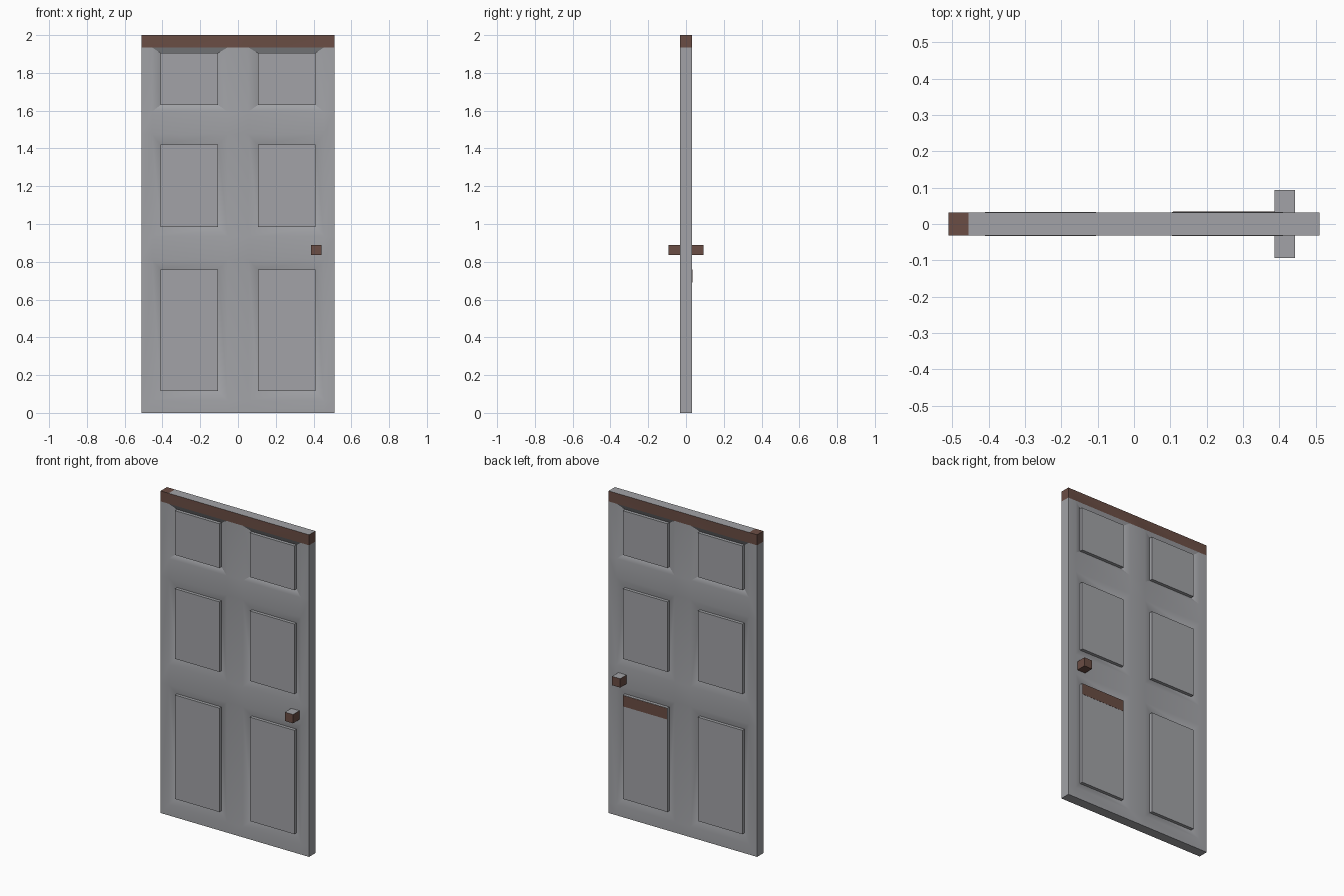
import bpy, bmesh, math

if "Cube" in bpy.data.objects:
    bpy.data.objects.remove(bpy.data.objects["Cube"])

def material(name, rgb):
    m = bpy.data.materials.new(name)
    m.diffuse_color = (*rgb, 1)
    m.use_nodes = True
    m.node_tree.nodes["Principled BSDF"].inputs["Base Color"].default_value = m.diffuse_color
    return m

GREY = material("grey paint", (0.36, 0.365, 0.385))
BROWN = material("brown wood", (0.145, 0.075, 0.058))

T = 0.031                                   # half thickness of the slab
XS = [-0.51, -0.455, -0.055, 0.055, 0.455, 0.51]
ZS = [0, 0.065, 0.81, 0.935, 1.475, 1.595, 1.935, 2.0]
FIELD_Z = {1: (0.115, 0.76), 3: (0.985, 1.42), 5: (1.63, 1.905)}
FIELD_X = {1: (-0.41, -0.105), 3: (0.105, 0.41)}
GROOVE, PROUD = 0.018, 0.002


def finish(bm, name, smooth=False):
    bmesh.ops.remove_doubles(bm, verts=bm.verts, dist=0.0001)
    bmesh.ops.recalc_face_normals(bm, faces=bm.faces)
    me = bpy.data.meshes.new(name)
    bm.to_mesh(me)
    bm.free()
    me.materials.append(GREY)
    me.materials.append(BROWN)
    ob = bpy.data.objects.new(name, me)
    bpy.context.collection.objects.link(ob)
    if smooth:
        bpy.ops.object.select_all(action='DESELECT')
        ob.select_set(True)
        bpy.context.view_layer.objects.active = ob
        bpy.ops.object.shade_smooth_by_angle(angle=math.radians(30))
    return ob


def quad(bm, pts, mat=0):
    f = bm.faces.new([bm.verts.new(p) for p in pts])
    f.material_index = mat


def rect(x0, x1, z0, z1, y):
    return [(x0, y, z0), (x1, y, z0), (x1, y, z1), (x0, y, z1)]


def ring(bm, a, b):
    for i in range(4):
        j = (i + 1) % 4
        quad(bm, [a[i], a[j], b[j], b[i]])


# Door slab: frame, sloped grooves and raised fields on both sides
bm = bmesh.new()
for s in (-1, 1):
    for i in range(len(XS) - 1):
        for k in range(len(ZS) - 1):
            x0, x1, z0, z1 = XS[i], XS[i + 1], ZS[k], ZS[k + 1]
            outer = rect(x0, x1, z0, z1, s * T)
            if i in FIELD_X and k in FIELD_Z:
                f = (*FIELD_X[i], *FIELD_Z[k])
                low = rect(*f, s * (T - GROOVE))
                high = rect(*f, s * (T + PROUD))
                ring(bm, outer, low)
                ring(bm, low, high)
                quad(bm, high)
            else:
                quad(bm, outer, 1 if z0 > 1.9 else 0)
# slab edges, with the brown top rail wrapping round the ends
for x in (XS[0], XS[-1]):
    for z0, z1 in zip(ZS, ZS[1:]):
        quad(bm, [(x, -T, z0), (x, T, z0), (x, T, z1), (x, -T, z1)],
             1 if z0 > 1.9 else 0)
for z in (0, 2.0):
    for x0, x1 in zip(XS, XS[1:]):
        quad(bm, [(x0, -T, z), (x1, -T, z), (x1, T, z), (x0, T, z)],
             1 if z > 1 and x1 < -0.4 else 0)
finish(bm, "door_slab", smooth=True)


def box(name, x0, x1, y0, y1, z0, z1, grey_top=False):
    bm = bmesh.new()
    bmesh.ops.create_cube(bm, size=1)
    for v in bm.verts:
        v.co = (x1 if v.co.x > 0 else x0, y1 if v.co.y > 0 else y0,
                z1 if v.co.z > 0 else z0)
    bm.normal_update()
    for f in bm.faces:
        f.material_index = 0 if grey_top and f.normal.z > 0.5 else 1
    return finish(bm, name)


# Square knobs on both sides
for side, s in (("front", -1), ("back", 1)):
    ys = sorted((s * (T - 0.002), s * 0.093))
    box(side + "_knob", 0.387, 0.443, *ys, 0.835, 0.89, grey_top=True)

# Brown strip across the top of one lower field on the back
box("back_panel_strip", 0.107, 0.408, T + PROUD - 0.001, T + PROUD + 0.001, 0.69, 0.758)
